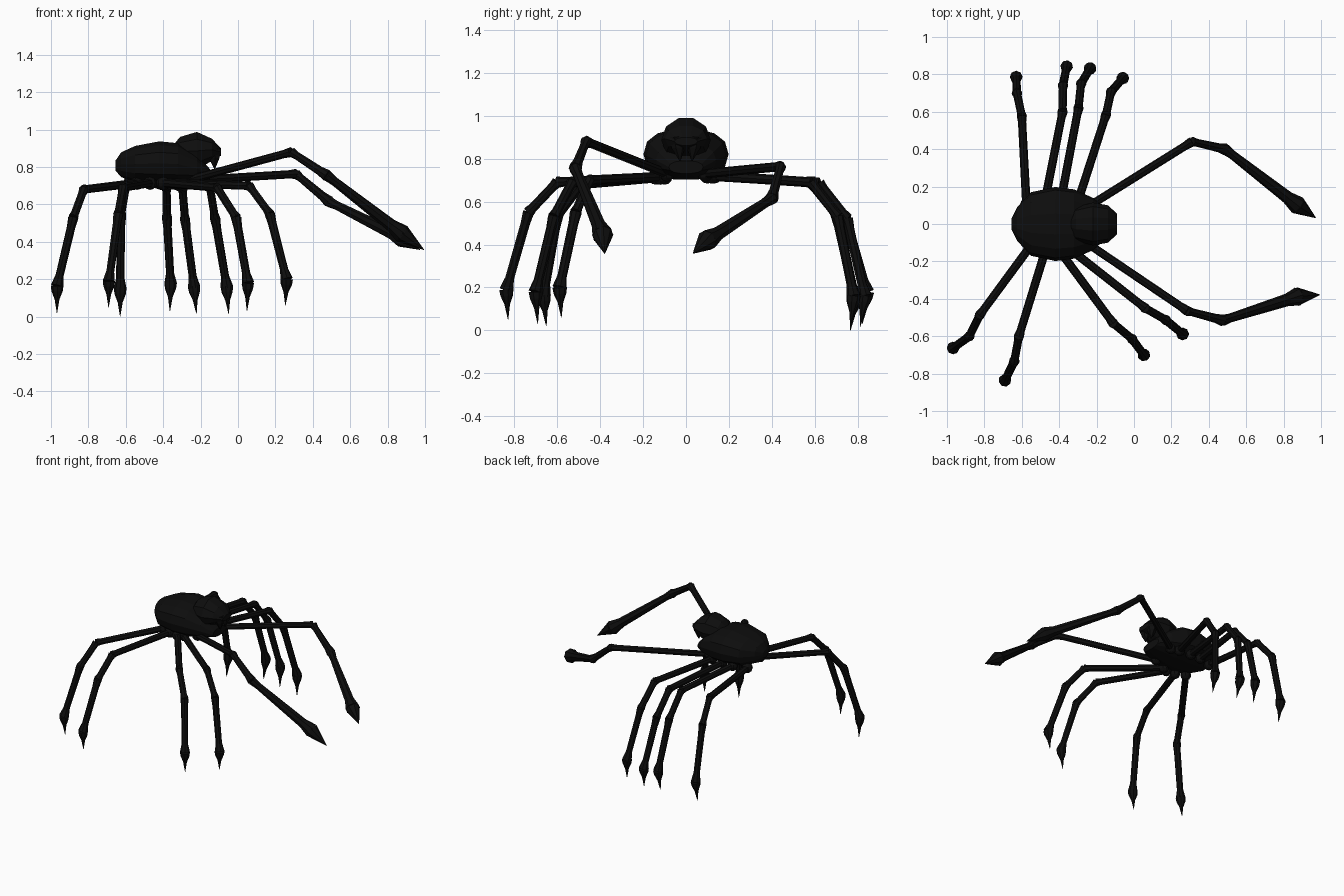
import bpy, bmesh, math
from mathutils import Vector

if "Cube" in bpy.data.objects:
    bpy.data.objects.remove(bpy.data.objects["Cube"])

black = bpy.data.materials.new("black")
black.diffuse_color = (0.004, 0.004, 0.004, 1)
black.use_nodes = True
black.node_tree.nodes["Principled BSDF"].inputs["Base Color"].default_value = black.diffuse_color


def finish(name, bm):
    bmesh.ops.recalc_face_normals(bm, faces=bm.faces)
    mesh = bpy.data.meshes.new(name)
    bm.to_mesh(mesh)
    bm.free()
    mesh.materials.append(black)
    ob = bpy.data.objects.new(name, mesh)
    bpy.context.collection.objects.link(ob)
    return ob


def skin(bm, rings):
    """Join rings of points into a closed tube."""
    vs = [[bm.verts.new(p) for p in ring] for ring in rings]
    n = len(vs[0])
    for a, b in zip(vs, vs[1:]):
        for i in range(n):
            j = (i + 1) % n
            bm.faces.new((a[i], a[j], b[j], b[i]))
    bm.faces.new(vs[0])
    bm.faces.new(vs[-1])


def rod(bm, p, q, profile, n=8):
    """Tube from p to q; profile holds (fraction, radius) pairs."""
    p, q = Vector(p), Vector(q)
    rot = (q - p).to_track_quat('Z', 'Y')
    skin(bm, [[p.lerp(q, t) + rot @ Vector((r * math.cos(2 * math.pi * i / n),
                                            r * math.sin(2 * math.pi * i / n), 0))
               for i in range(n)] for t, r in profile])


def ball(bm, p, r):
    ret = bmesh.ops.create_uvsphere(bm, u_segments=8, v_segments=6, radius=r)
    bmesh.ops.translate(bm, verts=ret["verts"], vec=p)


def shell(name, stations, power, n=14):
    """Body loft along x; stations are (x, half width, bottom, top)."""
    bm = bmesh.new()
    rings = []
    for x, w, lo, hi in stations:
        ring = []
        for i in range(n):
            a = 2 * math.pi * i / n
            c, s = math.cos(a), math.sin(a)
            y = w * math.copysign(abs(c) ** power, c)
            z = (lo + hi) / 2 + (hi - lo) / 2 * math.copysign(abs(s) ** power, s)
            ring.append((x, y, z))
        rings.append(ring)
    skin(bm, rings)
    ob = finish(name, bm)
    ob.data.polygons.foreach_set("use_smooth", [False] * len(ob.data.polygons))


# Body and head
shell("body", [(-.655, .03, .78, .835), (-.625, .09, .745, .88), (-.55, .17, .715, .915),
               (-.42, .198, .70, .94), (-.32, .185, .70, .93), (-.22, .14, .715, .87),
               (-.15, .08, .73, .79)], .85)
shell("head", [(-.345, .05, .84, .92), (-.31, .09, .80, .965), (-.22, .115, .78, .993),
               (-.14, .10, .83, .955), (-.09, .055, .86, .90)], 1, 10)

# Fangs below the brow
for side, y in (("right", -.04), ("left", .04)):
    bm = bmesh.new()
    rod(bm, (-.13, y, .90), (-.125, y * .7, .79), [(0, .04), (.45, .032), (1, .003)], 6)
    finish(side + "_fang", bm)


def walking_leg(name, root, knee, shin, ankle, tip):
    bm = bmesh.new()
    ball(bm, root, .037)
    rod(bm, root, knee, [(0, .023), (.93, .022), (1, .027)])
    rod(bm, knee, shin, [(0, .027), (.15, .022), (.85, .022), (1, .028)])
    rod(bm, shin, ankle, [(0, .028), (.15, .023), (.85, .022), (1, .034)])
    rod(bm, ankle, tip, [(0, .034), (.2, .03), (.5, .013), (1, .001)])
    finish(name, bm)


# Walking legs: root, knee, shin, ankle, tip
walking_leg("left_leg_1", (-.575, .10, .72), (-.60, .578, .69), (-.626, .70, .54), (-.63, .786, .15), (-.63, .765, 0))
walking_leg("left_leg_2", (-.475, .13, .72), (-.382, .60, .69), (-.38, .74, .53), (-.36, .842, .18), (-.364, .82, .03))
walking_leg("left_leg_3", (-.39, .13, .72), (-.297, .62, .685), (-.283, .75, .52), (-.235, .832, .16), (-.222, .81, .015))
walking_leg("left_leg_4", (-.30, .12, .72), (-.15, .583, .69), (-.123, .706, .53), (-.06, .78, .16), (-.05, .765, .015))
walking_leg("right_leg_1", (-.54, -.10, .715), (-.825, -.487, .68), (-.88, -.60, .53), (-.967, -.663, .165), (-.968, -.65, .02))
walking_leg("right_leg_2", (-.47, -.13, .715), (-.615, -.60, .69), (-.64, -.733, .55), (-.69, -.836, .19), (-.692, -.828, .05))
walking_leg("right_leg_3", (-.40, -.14, .715), (-.112, -.53, .69), (-.01, -.615, .53), (.053, -.70, .18), (.048, -.69, .03))
walking_leg("right_leg_4", (-.36, -.12, .715), (.06, -.45, .70), (.17, -.513, .55), (.26, -.588, .20), (.253, -.58, .06))


def reaching_arm(name, root, elbow, wrist, hand, tip):
    bm = bmesh.new()
    ball(bm, root, .037)
    rod(bm, root, elbow, [(0, .022), (.93, .022), (1, .027)])
    rod(bm, elbow, wrist, [(0, .027), (.15, .021), (.8, .024), (1, .032)])
    rod(bm, wrist, hand, [(0, .03), (.1, .024), (.8, .033), (.86, .034), (1, .05)])
    rod(bm, hand, tip, [(0, .05), (.35, .033), (1, .001)])
    finish(name, bm)


# Long front arms
reaching_arm("left_arm", (-.25, .09, .73), (.31, .44, .763), (.487, .40, .615), (.875, .10, .42), (.973, .032, .358))
reaching_arm("right_arm", (-.27, -.09, .73), (.285, -.465, .88), (.475, -.515, .755), (.875, -.388, .445), (.995, -.378, .357))
